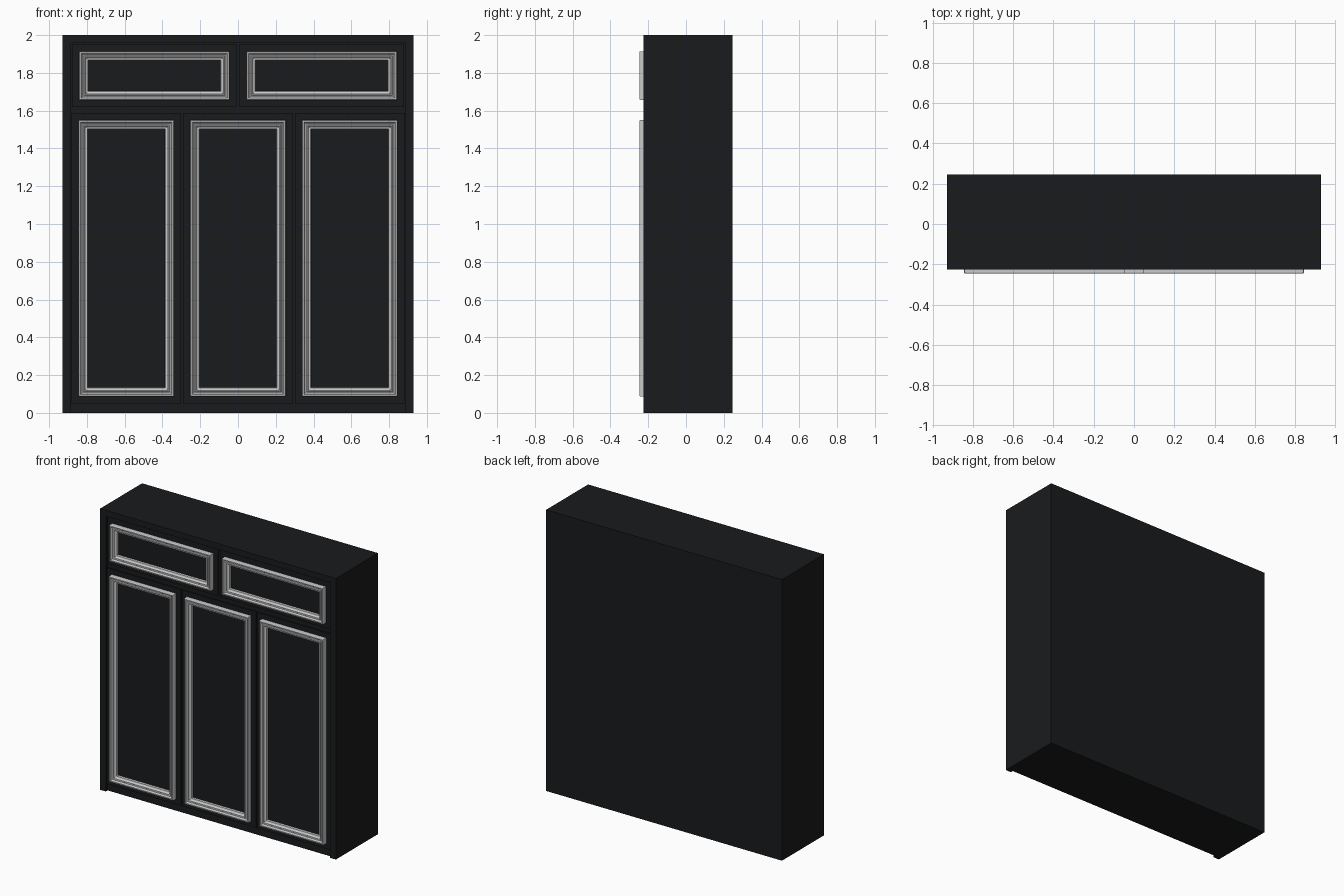
import bpy, bmesh

if "Cube" in bpy.data.objects:
    bpy.data.objects.remove(bpy.data.objects["Cube"])

dark = bpy.data.materials.new("black_lacquer")
dark.diffuse_color = (0.010, 0.011, 0.012, 1)
dark.use_nodes = True
dark.node_tree.nodes["Principled BSDF"].inputs["Base Color"].default_value = dark.diffuse_color

W, FRONT, BACK, H = 0.928, -0.225, 0.247, 2.0
DOOR_Y = -0.213
STILE = 0.045


def finish(name, bm, mat=None):
    bmesh.ops.recalc_face_normals(bm, faces=bm.faces)
    me = bpy.data.meshes.new(name)
    bm.to_mesh(me)
    bm.free()
    ob = bpy.data.objects.new(name, me)
    bpy.context.collection.objects.link(ob)
    if mat:
        me.materials.append(mat)
    return ob


def box(name, x0, x1, y0, y1, z0, z1):
    bm = bmesh.new()
    bmesh.ops.create_cube(bm, size=1)
    for v in bm.verts:
        v.co = ((x0 + x1) / 2 + v.co.x * (x1 - x0),
                (y0 + y1) / 2 + v.co.y * (y1 - y0),
                (z0 + z1) / 2 + v.co.z * (z1 - z0))
    return finish(name, bm, dark)


# moulding cross-section: (inset from outer edge, height above the door)
PROFILE = [(0, 0), (0, 0.028), (0.003, 0.034), (0.011, 0.034), (0.014, 0.026),
           (0.018, 0.022), (0.024, 0.022), (0.027, 0.027), (0.032, 0.027),
           (0.035, 0.019), (0.038, 0.016), (0.046, 0.014), (0.048, 0.009), (0.048, 0)]


def moulding(name, x0, x1, z0, z1):
    """Mitred picture-frame sweep of PROFILE around a rectangle."""
    bm = bmesh.new()
    rings = [[bm.verts.new((x, DOOR_Y - h, z)) for x, z in
              ((x0 + d, z0 + d), (x1 - d, z0 + d), (x1 - d, z1 - d), (x0 + d, z1 - d))]
             for d, h in PROFILE]
    for i, a in enumerate(rings):
        b = rings[(i + 1) % len(rings)]
        for k in range(4):
            n = (k + 1) % 4
            bm.faces.new((a[k], a[n], b[n], b[k]))
    return finish(name, bm)


# carcass: side panels, top and recessed core with plinth
for side, s in (("left", -1), ("right", 1)):
    a, b = sorted((s * W, s * (W - STILE)))
    box(side + "_side_panel", a, b, FRONT, BACK, 0, H)
IN = W - STILE
box("top_panel", -IN, IN, FRONT, BACK, H - 0.042, H)
box("cabinet_core", -IN, IN, -0.205, BACK, 0, H - 0.042)


def front(name, x0, x1, z0, z1):
    """Door or flap with its applied moulding."""
    box(name, x0, x1, DOOR_Y, -0.2, z0, z1)
    m = 0.037
    moulding(name + "_moulding", x0 + m, x1 - m, z0 + m, z1 - m)


# three tall doors and two upper flaps
for i, cx in enumerate((-0.591, 0, 0.591)):
    front("door_%d" % (i + 1), cx - 0.29, cx + 0.29, 0.05, 1.587)
for i, cx in enumerate((-0.443, 0.443)):
    front("upper_flap_%d" % (i + 1), cx - 0.435, cx + 0.435, 1.619, 1.951)
